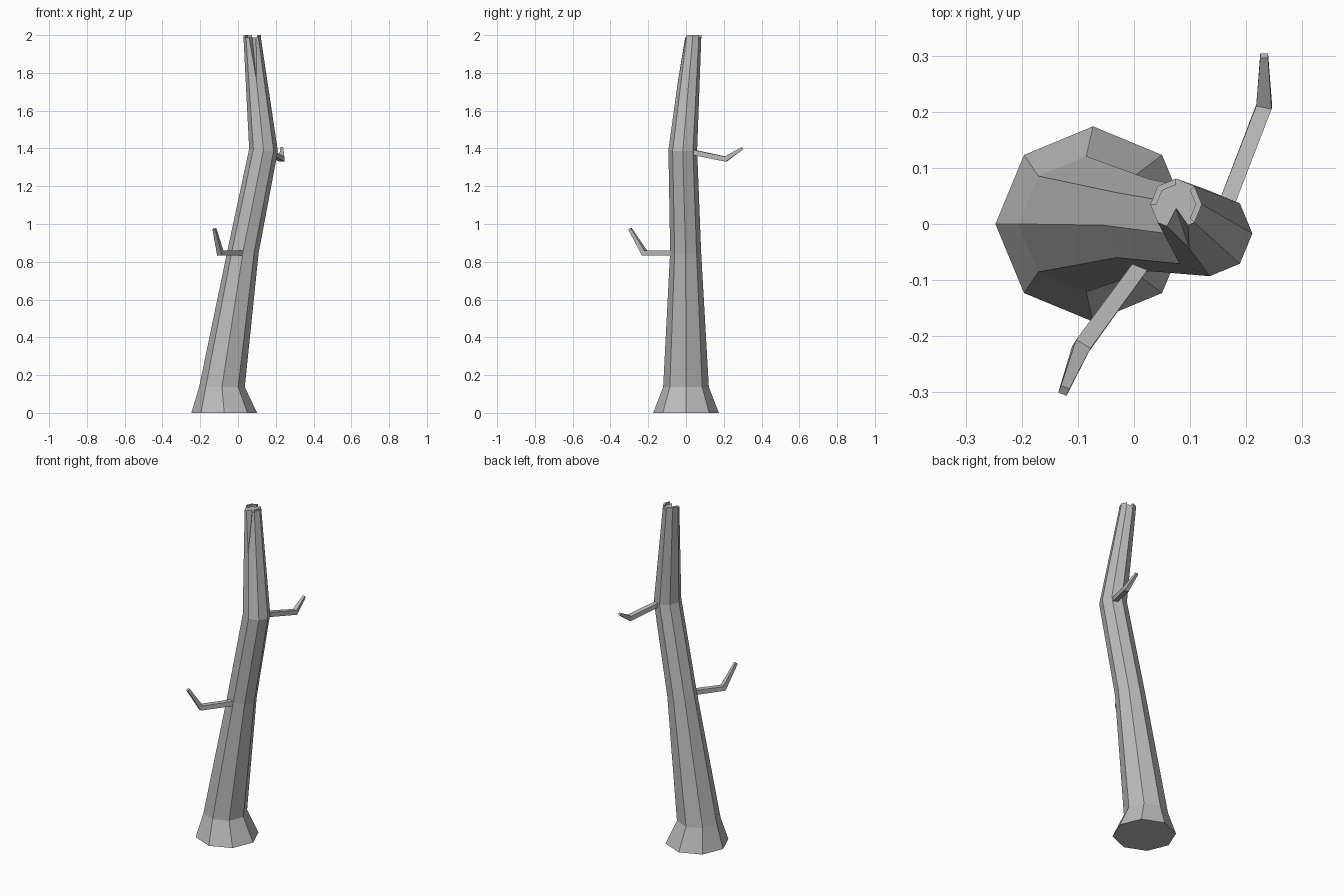
import bpy, bmesh, math
from mathutils import Vector

cube = bpy.data.objects.get("Cube")
if cube:
    bpy.data.objects.remove(cube, do_unlink=True)

bark = bpy.data.materials.new("grey_bark")
bark.use_nodes = True
bark.diffuse_color = (0.5, 0.5, 0.5, 1)
bsdf = next(n for n in bark.node_tree.nodes if n.type == 'BSDF_PRINCIPLED')
bsdf.inputs["Base Color"].default_value = (0.5, 0.5, 0.5, 1)
bsdf.inputs["Roughness"].default_value = 0.9


def finish(bm, name):
    bmesh.ops.recalc_face_normals(bm, faces=bm.faces)
    mesh = bpy.data.meshes.new(name)
    bm.to_mesh(mesh)
    bm.free()
    mesh.materials.append(bark)
    obj = bpy.data.objects.new(name, mesh)
    bpy.context.collection.objects.link(obj)
    return obj


def ring_points(x, y, z, r, tilt=0.0):
    pts = []
    for k in range(8):
        a = k * math.pi / 4
        pts.append(Vector((x + r * math.cos(a), y + r * math.sin(a),
                           z - tilt * r * math.cos(a))))
    return pts


def bridge(bm, a, b, skip=()):
    n = len(a)
    for k in range(n):
        if k not in skip:
            j = (k + 1) % n
            bm.faces.new((a[k], a[j], b[j], b[k]))


# Trunk: leaning eight-sided sections, with a flared foot
TOP = (0.075, 0.035, 1.987, 0.046)
sections = [(-0.073, 0, 0, 0.174, 0), (-0.085, 0, 0.137, 0.121, 0),
            (0.027, -0.002, 0.855, 0.082, 0.12),
            (0.135, -0.017, 1.392, 0.076, 0.08), TOP + (0,)]
FRONT = 6
bm = bmesh.new()
rings = [[bm.verts.new(p) for p in ring_points(*s)] for s in sections]
bm.faces.new(rings[0])
for a, b in zip(rings[:3], rings[1:4]):
    bridge(bm, a, b)
low, top = rings[3], rings[4]
bridge(bm, low, top, skip=(FRONT - 1, FRONT))

# Split in the front of the broken top
tip = top[FRONT]
crack = bm.verts.new(low[FRONT].co.lerp(tip.co, 0.61))
lip_left = bm.verts.new(top[5].co.lerp(tip.co, 0.5))
lip_right = bm.verts.new(top[7].co.lerp(tip.co, 0.35))
tip.co = (0.075, 0.028, TOP[2])
bm.faces.new((low[5], low[6], crack, lip_left, top[5]))
bm.faces.new((low[6], low[7], top[7], lip_right, crack))
bm.faces.new((crack, tip, lip_left))
bm.faces.new((crack, lip_right, tip))
bm.faces.new(top[:6] + [lip_left, tip, lip_right, top[7]])
finish(bm, "trunk")


# Raised slivers of bark around the broken top
def bark_rim(name, indices):
    outer = ring_points(*TOP)
    centre = Vector(TOP[:3])
    bm = bmesh.new()
    path = [outer[k] for k in indices]
    path += [outer[k].lerp(centre, 0.24) for k in reversed(indices)]
    lift = Vector((0, 0, 2 - TOP[2]))
    base = [bm.verts.new(p) for p in path]
    cap = [bm.verts.new(p + lift) for p in path]
    bridge(bm, base, cap)
    bm.faces.new(base)
    bm.faces.new(cap)
    finish(bm, name)


bark_rim("left_bark_rim", (7, 0, 1))
bark_rim("right_bark_rim", (2, 3, 4))


# Branches: square section swept along a bent path
def branch(name, path, widths):
    pts = [Vector(p) for p in path]
    bm = bmesh.new()
    loops = []
    for i, (p, w) in enumerate(zip(pts, widths)):
        before = (p - pts[i - 1]).normalized() if i else Vector()
        after = (pts[i + 1] - p).normalized() if i + 1 < len(pts) else Vector()
        t = (before + after).normalized()
        side = t.cross(Vector((0, 0, 1))).normalized()
        up = side.cross(t)
        h = w / 2
        loops.append([bm.verts.new(p + side * h * u + up * h * v)
                      for u, v in ((-1, -1), (1, -1), (1, 1), (-1, 1))])
    for a, b in zip(loops, loops[1:]):
        bridge(bm, a, b)
    bm.faces.new(loops[0])
    bm.faces.new(loops[-1])
    finish(bm, name)


branch("front_branch",
       [(0.03, -0.05, 0.847), (-0.094, -0.22, 0.847), (-0.125, -0.297, 0.975)],
       (0.028, 0.03, 0.016))
branch("back_branch",
       [(0.155, 0.01, 1.385), (0.232, 0.21, 1.344), (0.232, 0.3, 1.402)],
       (0.028, 0.028, 0.014))
